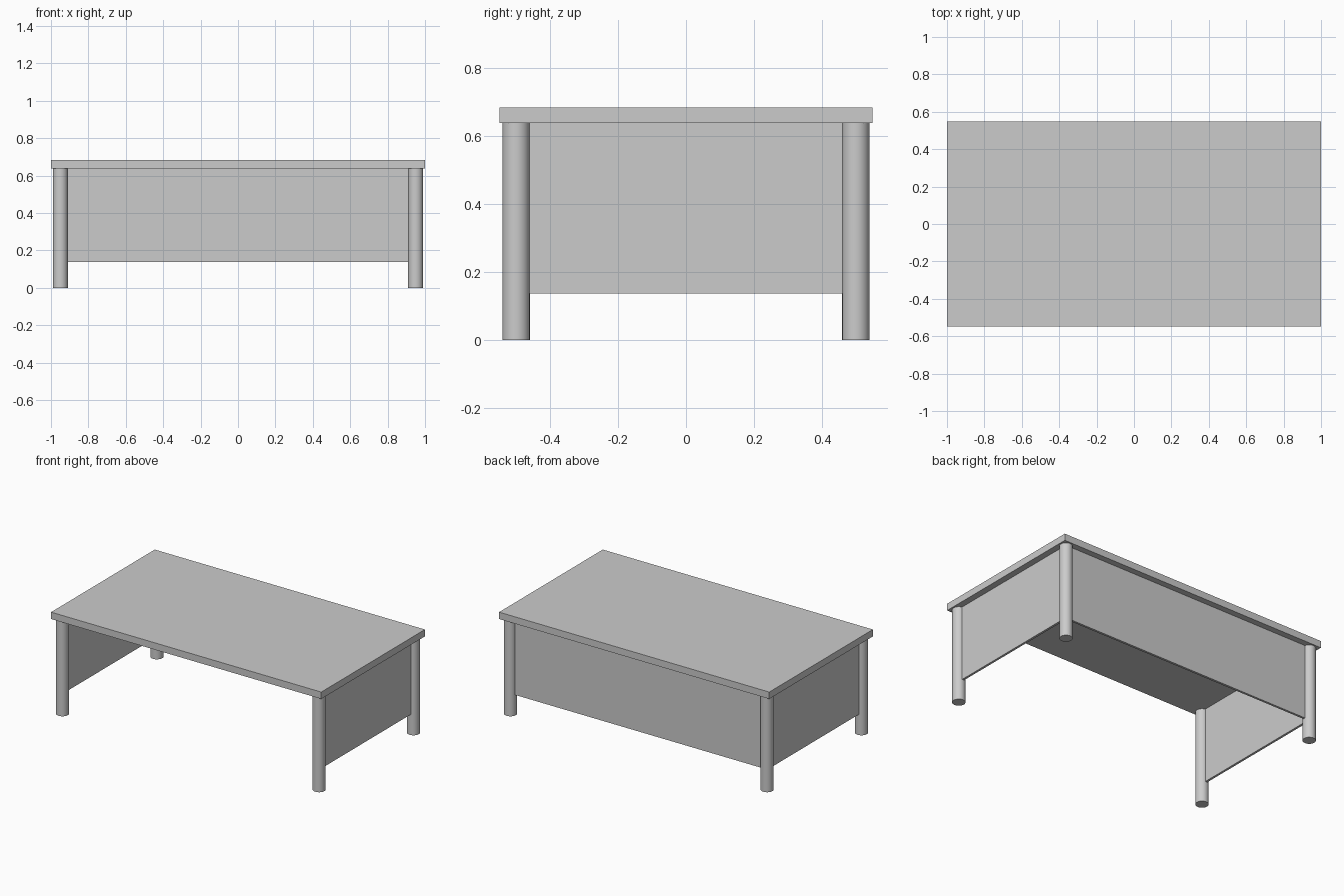
import bpy

if "Cube" in bpy.data.objects:
    bpy.data.objects.remove(bpy.data.objects["Cube"])

TOP_Z, UNDER_Z, PANEL_Z = 0.684, 0.638, 0.138
LEG_X, LEG_Y, LEG_R = 0.95, 0.499, 0.04
PANEL_T = 0.015


def box(name, lo, hi):
    bpy.ops.mesh.primitive_cube_add(size=1, location=[(a + b) / 2 for a, b in zip(lo, hi)])
    ob = bpy.context.object
    ob.name = name
    ob.scale = [b - a for a, b in zip(lo, hi)]
    bpy.ops.object.transform_apply(location=False, rotation=False, scale=True)
    return ob


# Table top
box("table_top", (-1, -0.548, UNDER_Z), (1, 0.548, TOP_Z))

# Four round legs
for side, sx in (("left", -1), ("right", 1)):
    for end, sy in (("front", -1), ("back", 1)):
        bpy.ops.mesh.primitive_cylinder_add(
            vertices=48, radius=LEG_R, depth=UNDER_Z,
            location=(sx * LEG_X, sy * LEG_Y, UNDER_Z / 2))
        bpy.context.object.name = f"{end}_{side}_leg"
        bpy.ops.object.shade_smooth_by_angle()

# Thin side panels between the legs
h = PANEL_T / 2
y = LEG_Y - LEG_R + 0.002
for side, sx in (("left", -1), ("right", 1)):
    box(f"{side}_panel", (sx * LEG_X - h, -y, PANEL_Z), (sx * LEG_X + h, y, UNDER_Z))

# Back modesty panel
x = LEG_X - LEG_R + 0.002
box("back_panel", (-x, LEG_Y - h, PANEL_Z), (x, LEG_Y + h, UNDER_Z))
